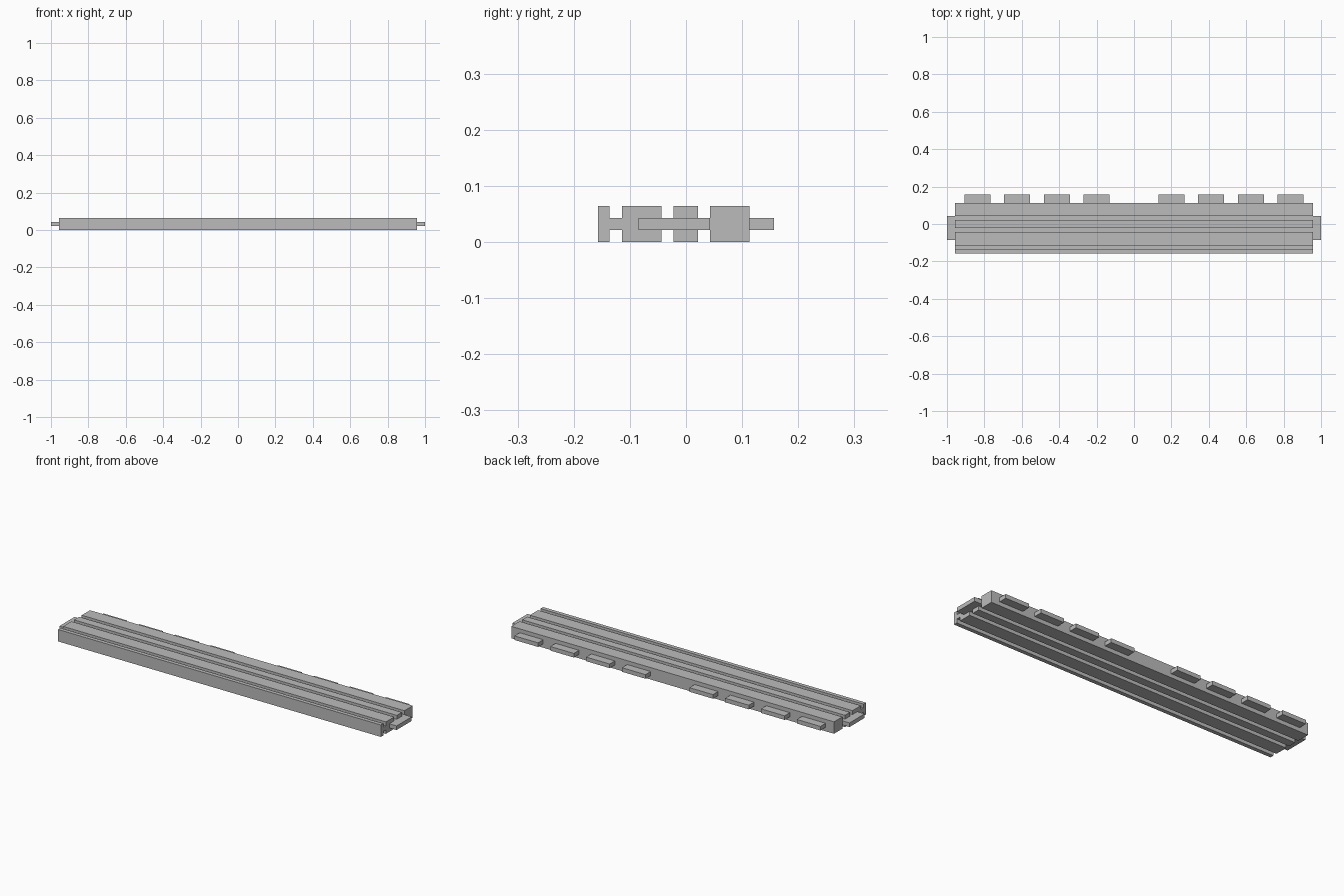
import bpy
import bmesh

cube = bpy.data.objects.get("Cube")
if cube:
    bpy.data.objects.remove(cube, do_unlink=True)

GREY = (0.5, 0.5, 0.5, 1.0)
grey = bpy.data.materials.new("plain grey")
grey.use_nodes = True
grey.diffuse_color = GREY
grey.node_tree.nodes["Principled BSDF"].inputs["Base Color"].default_value = GREY

HALF = 0.957                    # half length of the plank body
TOP = 0.064                     # full height
WEB_LOW, WEB_HIGH = 0.021, 0.043


def finish(name, bm):
    bmesh.ops.recalc_face_normals(bm, faces=bm.faces)
    mesh = bpy.data.meshes.new(name)
    bm.to_mesh(mesh)
    bm.free()
    mesh.materials.append(grey)
    obj = bpy.data.objects.new(name, mesh)
    bpy.context.collection.objects.link(obj)
    return obj


def box(name, x, y, z):
    """Box from (low, high) ranges on each axis."""
    bm = bmesh.new()
    bmesh.ops.create_cube(bm, size=1)
    for v in bm.verts:
        for axis, (low, high) in enumerate((x, y, z)):
            v.co[axis] = low if v.co[axis] < 0 else high
    return finish(name, bm)


# Plank body: four full-height rails joined by a thin web, as one extruded profile
rails = [(-0.157, -0.136), (-0.114, -0.044), (-0.022, 0.021), (0.043, 0.113)]
upper, lower = [], []
for i, (front, back) in enumerate(rails):
    if i > 0:
        upper.append((front, WEB_HIGH))
        lower.append((front, WEB_LOW))
    upper += [(front, TOP), (back, TOP)]
    lower += [(front, 0), (back, 0)]
    if i < len(rails) - 1:
        upper.append((back, WEB_HIGH))
        lower.append((back, WEB_LOW))

bm = bmesh.new()
end = bm.faces.new([bm.verts.new((-HALF, y, z)) for y, z in upper + lower[::-1]])
extruded = bmesh.ops.extrude_face_region(bm, geom=[end], use_keep_orig=True)
moved = [g for g in extruded["geom"] if isinstance(g, bmesh.types.BMVert)]
bmesh.ops.translate(bm, verts=moved, vec=(2 * HALF, 0, 0))
finish("grooved_plank", bm)

# Tongues at both ends, and two groups of four tabs along the back edge
for side, sign in (("left", 1), ("right", -1)):
    box(f"{side}_end_tongue", sorted((sign * HALF, sign)),
        (-0.085, 0.043), (WEB_LOW, WEB_HIGH))
    for i in range(4):
        centre = sign * (0.2 + 0.2125 * i)
        box(f"{side}_back_tab_{i + 1}", (centre - 0.07, centre + 0.07),
            (0.113, 0.157), (WEB_LOW, WEB_HIGH))
